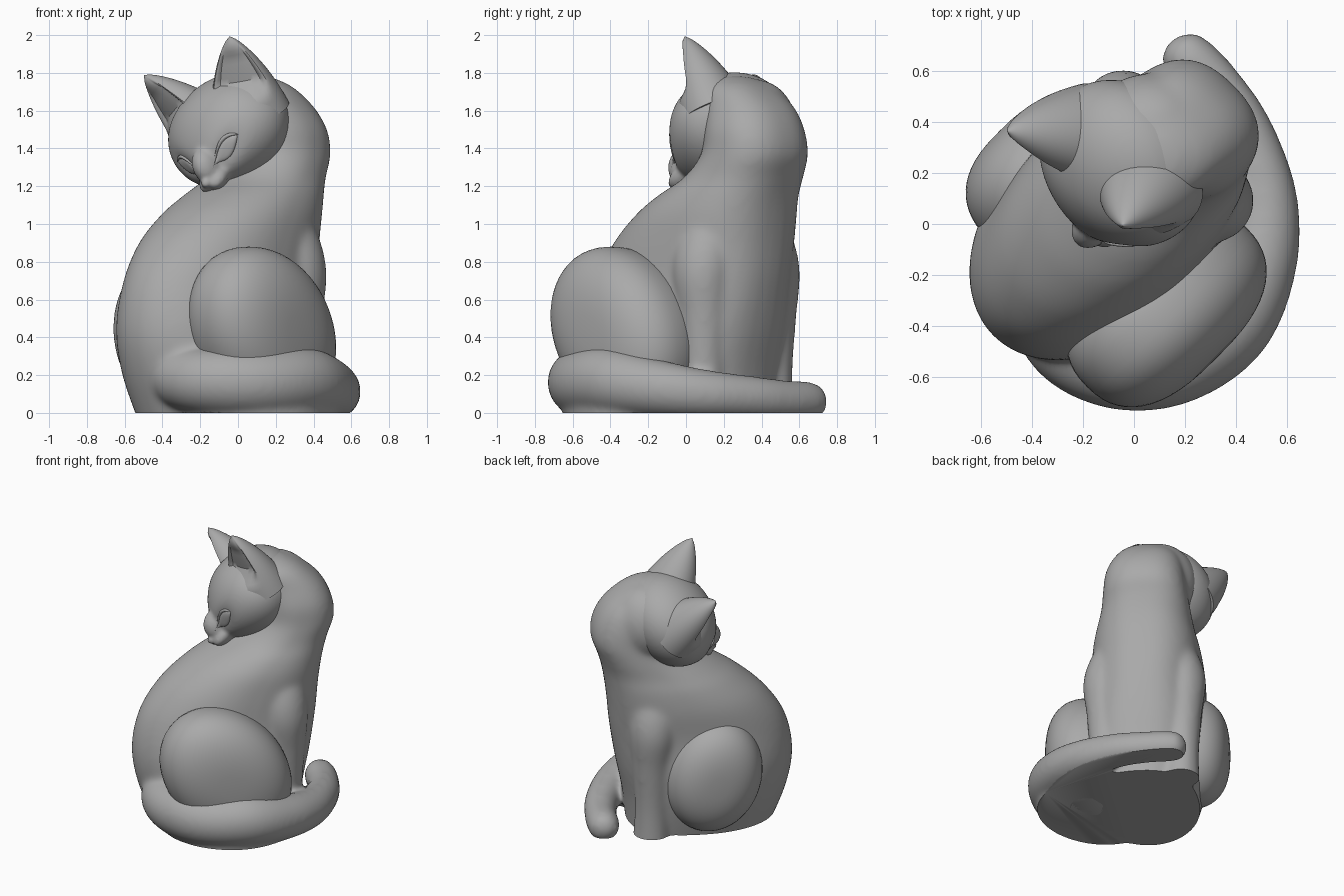
import bpy, bmesh, math
from math import sin, cos, pi, sqrt
from mathutils import Vector
from mathutils.bvhtree import BVHTree

cube = bpy.data.objects.get("Cube")
if cube:
    bpy.data.objects.remove(cube, do_unlink=True)

stone = bpy.data.materials.new("grey stone")
stone.use_nodes = True
GREY = (0.4, 0.4, 0.4, 1)
stone.diffuse_color = GREY
stone.node_tree.nodes["Principled BSDF"].inputs["Base Color"].default_value = GREY

# Body frame: u runs forward to the chest, v to the side, z up
H = sqrt(0.5)


def body_point(u, v, z):
    return Vector(((u + v) * H, (u - v) * H, z))


# Head frame: the head is turned back over the body and looks down
HEAD = Vector((-0.05, 0.225, 1.487))
RIGHT = Vector((0.73, -0.6, 0.33)).normalized()
FACE = Vector((-0.34, -0.65, -0.68))
FACE = (FACE - RIGHT * FACE.dot(RIGHT)).normalized()
UP = FACE.cross(RIGHT)


def head_point(r, u, f):
    return HEAD + RIGHT * r + UP * u + FACE * f


def smooth_rows(rows, steps=6):
    """Catmull-Rom interpolation of rows of numbers."""
    out = []
    for i in range(len(rows) - 1):
        a, b, c, d = (rows[max(0, min(len(rows) - 1, i + k))] for k in (-1, 0, 1, 2))
        for s in range(steps):
            t = s / steps
            out.append([0.5 * (2 * q + (r - p) * t + (2 * p - 5 * q + 4 * r - w) * t * t
                               + (3 * q - p - 3 * r + w) * t ** 3)
                        for p, q, r, w in zip(a, b, c, d)])
    return out + [list(rows[-1])]


def finish(name, bm, angle=60):
    bmesh.ops.recalc_face_normals(bm, faces=bm.faces)
    mesh = bpy.data.meshes.new(name)
    bm.to_mesh(mesh)
    bm.free()
    mesh.materials.append(stone)
    ob = bpy.data.objects.new(name, mesh)
    bpy.context.scene.collection.objects.link(ob)
    bpy.ops.object.select_all(action='DESELECT')
    ob.select_set(True)
    bpy.context.view_layer.objects.active = ob
    bpy.ops.object.shade_smooth_by_angle(angle=math.radians(angle))
    return ob


def fuse(bm, voxel, rounds):
    """Blend overlapping solids into one softened mass."""
    ob = finish("blend", bm)
    remesh = ob.modifiers.new("remesh", 'REMESH')
    remesh.mode, remesh.voxel_size = 'VOXEL', voxel
    soften = ob.modifiers.new("soften", 'SMOOTH')
    soften.factor, soften.iterations = 0.5, rounds
    dg = bpy.context.evaluated_depsgraph_get()
    out = bmesh.new()
    out.from_mesh(ob.evaluated_get(dg).to_mesh())
    bpy.data.objects.remove(ob, do_unlink=True)
    return out


def loft(bm, rings):
    loops = [[bm.verts.new(p) for p in ring] for ring in rings]
    n = len(loops[0])
    for a, b in zip(loops, loops[1:]):
        for i in range(n):
            bm.faces.new((a[i], a[(i + 1) % n], b[(i + 1) % n], b[i]))
    bm.faces.new(loops[0][::-1])
    bm.faces.new(loops[-1])


def blob(bm, place, segs=40):
    """Unit sphere whose points are moved by a function."""
    made = bmesh.ops.create_uvsphere(bm, u_segments=segs, v_segments=segs // 2, radius=1)
    for v in made["verts"]:
        v.co = place(v.co.copy())


def cut_ground(bm):
    cut = bmesh.ops.bisect_plane(bm, geom=bm.verts[:] + bm.edges[:] + bm.faces[:],
                                 plane_co=(0, 0, 0), plane_no=(0, 0, 1), clear_inner=True)
    edges = [e for e in cut["geom_cut"] if isinstance(e, bmesh.types.BMEdge)]
    bmesh.ops.holes_fill(bm, edges=edges)


def turn(n):
    return [2 * pi * i / n for i in range(n)]


def power(x, e):
    return math.copysign(abs(x) ** e, x)


# Torso and arched neck: z, back, chest, half width, sideways centre
torso = [(-0.08, -0.55, 0.41, 0.34, -.07), (0.2, -0.66, 0.44, 0.41, -.07),
         (0.45, -0.7, 0.49, 0.42, -.08), (0.7, -0.65, 0.53, 0.39, -.09),
         (0.9, -0.52, 0.55, 0.38, -.1), (1.05, -0.35, 0.57, 0.36, -.1),
         (1.15, -0.19, 0.59, 0.33, -.1), (1.25, 0.0, 0.62, 0.3, -.11),
         (1.37, 0.12, 0.66, 0.28, -.11), (1.5, 0.14, 0.64, 0.265, -.11),
         (1.62, 0.13, 0.57, 0.23, -.12), (1.72, 0.1, 0.45, 0.18, -.12),
         (1.77, 0.14, 0.35, 0.1, -.12), (1.785, 0.2, 0.28, 0.03, -.12)]
bm = bmesh.new()
loft(bm, [[body_point((b + c) / 2 + (c - b) / 2 * power(cos(t), 0.82 if cos(t) > 0 else 1),
                      m + w * (power(sin(t), 0.82 if cos(t) > 0 else 1)), z)
           for t in turn(48)] for z, b, c, w, m in smooth_rows(torso)])

# Nape joining the skull to the neck, and the filled base inside the tail
blob(bm, lambda p: Vector((0.07 + 0.26 * p.x, 0.37 + 0.22 * p.y, 1.5 + 0.265 * p.z)))
blob(bm, lambda p: Vector((0.08 + 0.44 * p.x, -0.25 + 0.4 * p.y, 0.24 * p.z)))

# Front legs: z, forward, sideways, radius
leg = [(-0.08, 0.29, 0.24, 0.13), (0.2, 0.29, 0.25, 0.115), (0.5, 0.29, 0.25, 0.135),
       (0.75, 0.28, 0.245, 0.165), (0.95, 0.27, 0.19, 0.165), (1.15, 0.28, 0.1, 0.12)]
for side in (1, -1):
    loft(bm, [[body_point(u + r * cos(t), -0.095 + side * v + r * sin(t), z)
               for t in turn(24)] for z, u, v, r in smooth_rows(leg)])

# Tail sweeping round the front to the far side: x, y, z, radius
tail = [(-0.4, -0.15, 0.2, 0.1), (-0.3, -0.42, 0.18, 0.16), (-0.1, -0.54, 0.165, 0.178),
        (0.14, -0.535, 0.16, 0.18), (0.36, -0.39, 0.165, 0.182), (0.485, -0.15, 0.13, 0.155),
        (0.51, 0.1, 0.1, 0.13), (0.435, 0.35, 0.08, 0.115), (0.33, 0.52, 0.065, 0.108),
        (0.22, 0.64, 0.06, 0.106), (0.165, 0.69, 0.06, 0.08), (0.14, 0.715, 0.06, 0.02)]
path = smooth_rows(tail)
rings = []
for i, (x, y, z, r) in enumerate(path):
    a, b = path[max(i - 1, 0)], path[min(i + 1, len(path) - 1)]
    out = Vector((b[1] - a[1], a[0] - b[0], 0)).normalized()
    rings.append([Vector((x, y, z)) + out * r * cos(t) + Vector((0, 0, r * sin(t)))
                  for t in turn(24)])
loft(bm, rings)
bm = fuse(bm, 0.016, 20)
cut_ground(bm)
finish("body_and_tail", bm, 50)

# Haunches: rounded discs leaning back at the top
for name, u0, v0, z0, ru, rv, rz, back in [
        ("left_haunch", -0.115, -0.36, 0.42, 0.33, -0.27, 0.4, 0.03),
        ("right_haunch", -0.14, 0.32, 0.43, 0.43, 0.28, 0.45, 0.1)]:
    def disc(p):
        ring = max(1e-6, sqrt(p.x ** 2 + p.y ** 2))
        x, y, z = p.x * ring ** -0.25, p.y * ring ** -0.25, power(p.z, 0.85)
        return body_point(u0 + ru * x - back * y, v0 + rv * z, z0 + rz * y)
    bm = bmesh.new()
    blob(bm, disc, 56)
    cut_ground(bm)
    finish(name, bm)


# Skull tapering to the muzzle, with hollowed eye sockets
def skull(p):
    f = max(p.z, 0)
    taper = 1 - 0.26 * f ** 2
    r, u, d = 0.355 * p.x * taper, 0.275 * p.y * taper, 0.345 * p.z
    for s in (1, -1):
        gap = ((r - s * 0.14) / 0.08) ** 2 + ((u - 0.06 - 0.25 * (abs(r) - 0.14)) / 0.06) ** 2
        if f:
            d -= 0.03 * math.exp(-gap)
    return head_point(r, u, d)


bm = bmesh.new()
blob(bm, skull, 80)
# Nose bridge, cheeks of the muzzle, chin and nose, blended into the skull
for (r, u, f), (a, b, c) in [((0, 0.03, 0.3), (0.075, 0.11, 0.11)),
                             ((0.03, -0.03, 0.33), (0.06, 0.05, 0.1)),
                             ((-0.03, -0.03, 0.33), (0.06, 0.05, 0.1)),
                             ((0, -0.07, 0.33), (0.05, 0.04, 0.08)),
                             ((0, 0.005, 0.415), (0.03, 0.025, 0.03))]:
    blob(bm, lambda p: head_point(r + a * p.x, u + b * p.y, f + c * p.z), 24)
bm = fuse(bm, 0.011, 8)
tree = BVHTree.FromBMesh(bm)
finish("head", bm)

# Almond eyes with a raised upper lid, set on the skull
for side, word in ((1, "left"), (-1, "right")):
    def on_skull(x, y, lift):
        r, u = side * (0.14 + x), 0.06 + y + 0.25 * x
        hit = tree.ray_cast(head_point(r, u, 1), -FACE)[0]
        return hit + FACE * lift

    def almond(p):
        return on_skull(0.072 * p.x, 0.042 * p.y * (1 - 0.5 * p.x ** 2), 0.02 * p.z)
    bm = bmesh.new()
    blob(bm, almond, 24)
    finish(word + "_eye", bm)

    bm = bmesh.new()
    rings = []
    for i in range(17):
        x = -1 + i / 8
        w = 0.011 * sqrt(max(0.02, 1 - x * x))
        c = on_skull(0.08 * x, 0.048 * (1 - x * x), 0.004)
        rings.append([c + UP * w * cos(t) + FACE * w * sin(t) for t in turn(10)])
    loft(bm, rings)
    finish(word + "_eyelid", bm)

    # Ear: broad pointed shell, hollow towards the face
    base = head_point(side * 0.165, 0.03, -0.05)
    tip = head_point(side * 0.31, 0.43, -0.17)
    axis = (tip - base).normalized()
    front = RIGHT * side * 0.3 + UP * 0.2 + FACE
    front = (front - axis * front.dot(axis)).normalized()
    across = axis.cross(front)
    rings = []
    for i in range(19):
        h = i / 18
        size = 0.006 + (1 - h) ** 0.8 * (1 + 0.35 * h)
        ring = []
        for t in turn(48):
            hollow = min(1, 4 * (1 - h), max(0, 5 * h - 1.2))
            dent = 1 - 0.65 * max(0, min(1, 2.8 * cos(t) - 1)) * hollow
            ring.append(base.lerp(tip, h) + front * 0.185 * size * cos(t) * dent
                        + across * 0.21 * size * sin(t))
        rings.append(ring)
    bm = bmesh.new()
    loft(bm, rings)
    finish(word + "_ear", bm, 35)
